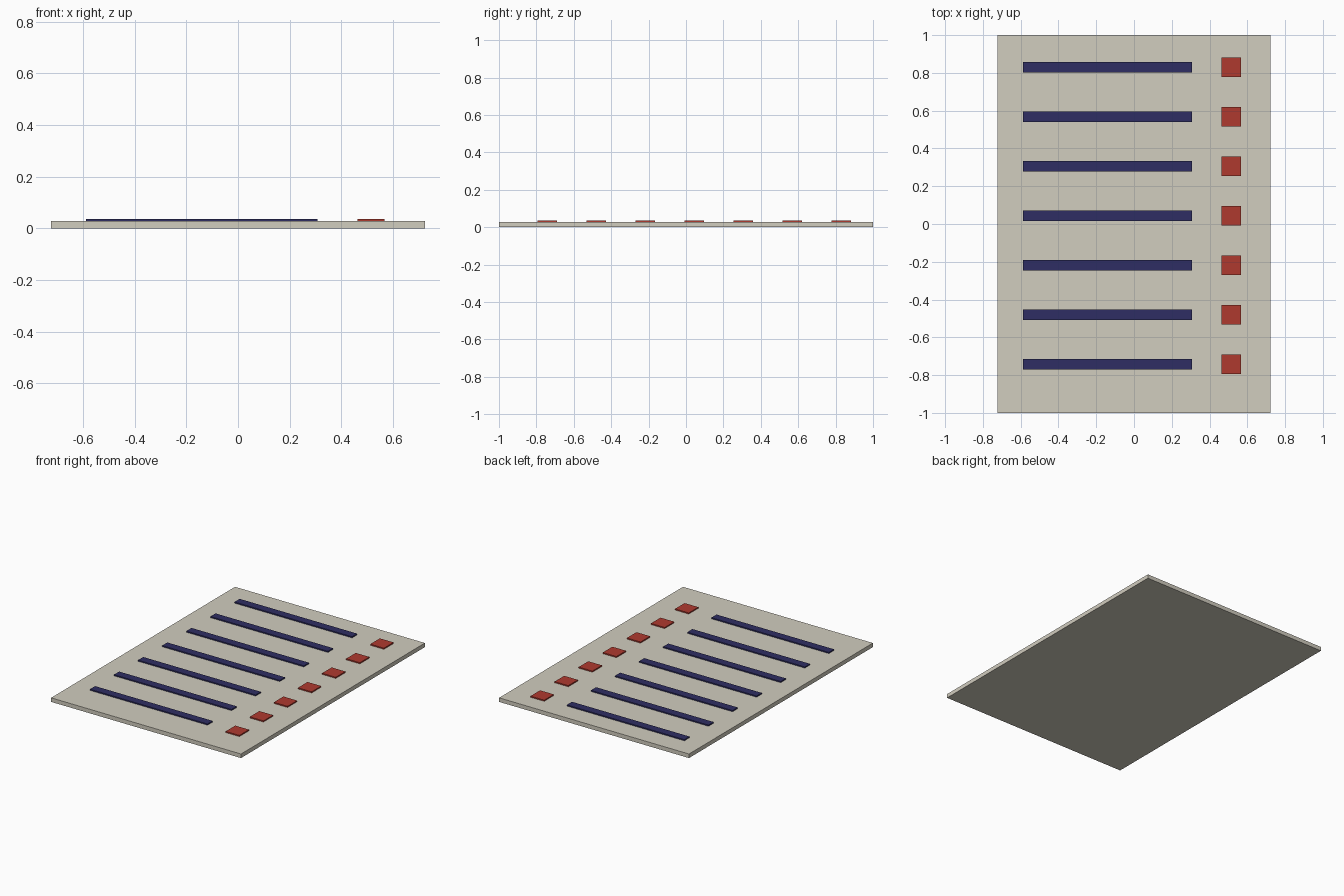
import bpy

if "Cube" in bpy.data.objects:
    bpy.data.objects.remove(bpy.data.objects["Cube"])


def material(name, color):
    m = bpy.data.materials.new(name)
    m.diffuse_color = (*color, 1)
    m.use_nodes = True
    m.node_tree.nodes["Principled BSDF"].inputs["Base Color"].default_value = m.diffuse_color
    return m


def box(name, center, size, mat):
    bpy.ops.mesh.primitive_cube_add(size=1, location=center)
    ob = bpy.context.object
    ob.name = name
    ob.scale = size
    bpy.ops.object.transform_apply(location=False, rotation=False, scale=True)
    ob.data.materials.append(mat)
    return ob


paper = material("paper", (0.64, 0.61, 0.52))
ink = material("ink", (0.028, 0.027, 0.125))
red = material("red", (0.43, 0.042, 0.028))

# Flat sheet
SHEET_TOP = 0.028
box("sheet", (0, 0, SHEET_TOP / 2), (1.446, 2.0, SHEET_TOP), paper)

# Seven raised rows: a text line and a square check mark
ROWS, FIRST_Y, PITCH = 7, 0.829, 0.262
MARK_H = 0.008
z = SHEET_TOP + MARK_H / 2
for i in range(ROWS):
    y = FIRST_Y - i * PITCH
    box(f"line_{i + 1}", (-0.14, y, z), (0.895, 0.056, MARK_H), ink)
    box(f"check_square_{i + 1}", (0.515, y, z), (0.104, 0.104, MARK_H), red)
